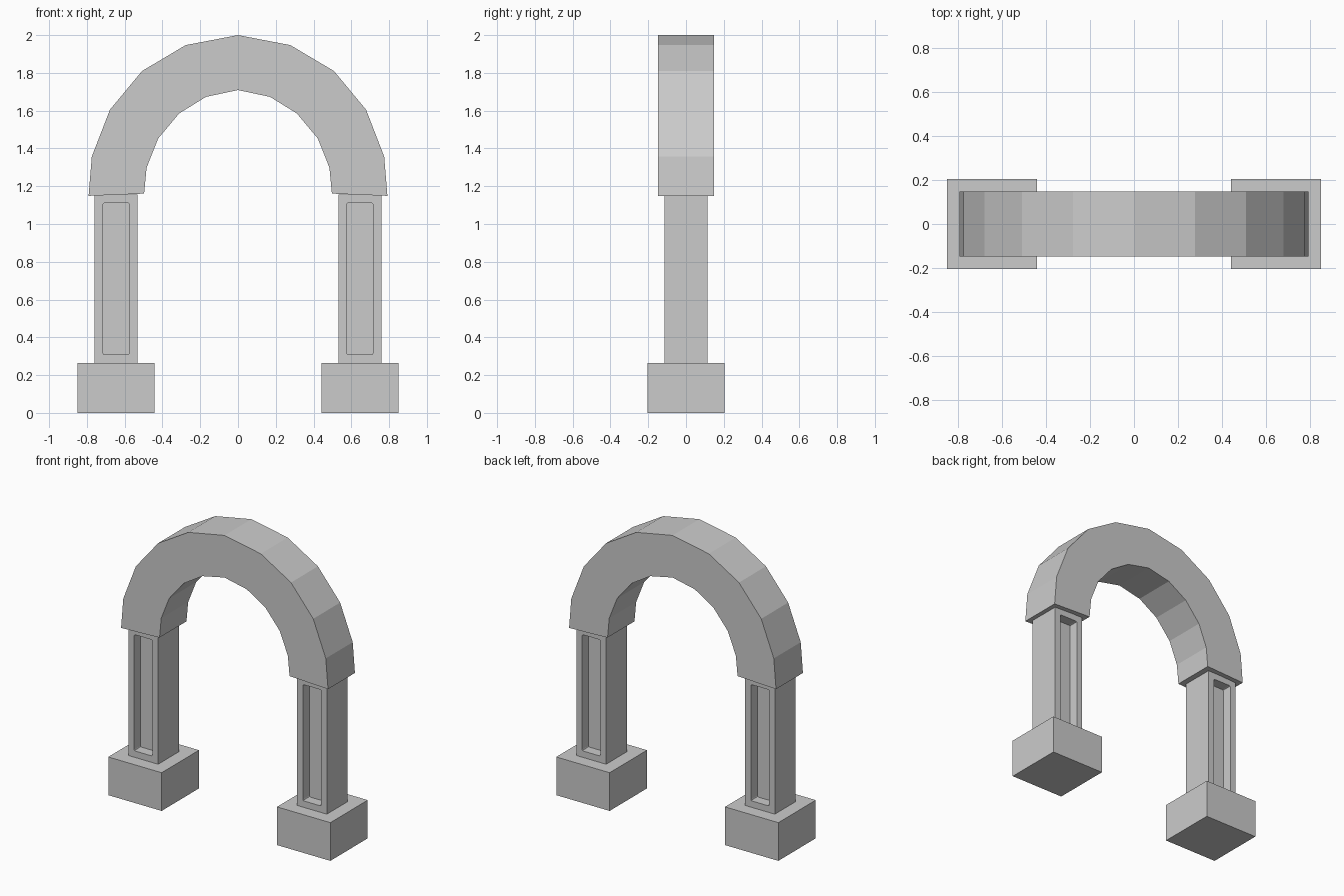
import bpy, bmesh
from mathutils import Matrix, Vector

if "Cube" in bpy.data.objects:
    bpy.data.objects.remove(bpy.data.objects["Cube"])


def box(bm, x0, x1, half_y, z0, z1):
    size = Matrix.Diagonal((x1 - x0, 2 * half_y, z1 - z0, 1))
    place = Matrix.Translation(((x0 + x1) / 2, 0, (z0 + z1) / 2))
    bmesh.ops.create_cube(bm, size=1, matrix=place @ size)


def finish(bm, name):
    bmesh.ops.recalc_face_normals(bm, faces=bm.faces)
    mesh = bpy.data.meshes.new(name)
    bm.to_mesh(mesh)
    bm.free()
    obj = bpy.data.objects.new(name, mesh)
    bpy.context.collection.objects.link(obj)


def base(name, cx):
    bm = bmesh.new()
    box(bm, cx - 0.204, cx + 0.204, 0.204, 0, 0.264)
    finish(bm, name)


# Square pillar with a sunken panel on the front and back
def pillar(name, cx):
    bm = bmesh.new()
    box(bm, cx - 0.114, cx + 0.114, 0.114, 0.264, 1.156)
    bm.normal_update()
    panels = [f for f in bm.faces if abs(f.normal.y) > 0.9]
    bmesh.ops.inset_individual(bm, faces=panels, thickness=0.063)
    depth = 0.07
    for f in panels:
        inward = Vector((0, -depth if f.calc_center_median().y > 0 else depth, 0))
        ext = bmesh.ops.extrude_discrete_faces(bm, faces=[f])["faces"]
        bmesh.ops.translate(bm, verts=ext[0].verts, vec=inward)
    # Slightly rounded panel corners
    corners = []
    for e in bm.edges:
        d = e.verts[0].co - e.verts[1].co
        if abs(abs(d.y) - depth) < 1e-4 and abs(d.x) + abs(d.z) < 1e-4:
            corners.append(e)
    bmesh.ops.bevel(bm, geom=corners, offset=0.008, segments=2, profile=0.5,
                    affect='EDGES')
    finish(bm, name)


for side, cx in (("left", -0.645), ("right", 0.645)):
    base(side + "_base", cx)
    pillar(side + "_pillar", cx)

# Faceted arch: half profiles from crown to foot, mirrored
outer = [(0, 2.0), (0.277, 1.947), (0.508, 1.81), (0.678, 1.605),
         (0.774, 1.357), (0.791, 1.149)]
inner = [(0, 1.709), (0.17, 1.673), (0.312, 1.585), (0.423, 1.452),
         (0.484, 1.298), (0.497, 1.161)]


def full(half):
    return [(-x, z) for x, z in reversed(half[1:])] + half


bm = bmesh.new()
rings = []
for (xo, zo), (xi, zi) in zip(full(outer), full(inner)):
    rings.append([bm.verts.new(c) for c in (
        (xo, -0.147, zo), (xo, 0.147, zo), (xi, 0.147, zi), (xi, -0.147, zi))])
for a, b in zip(rings, rings[1:]):
    for i in range(4):
        j = (i + 1) % 4
        bm.faces.new((a[i], a[j], b[j], b[i]))
bm.faces.new(rings[0])
bm.faces.new(rings[-1])
finish(bm, "arch")
